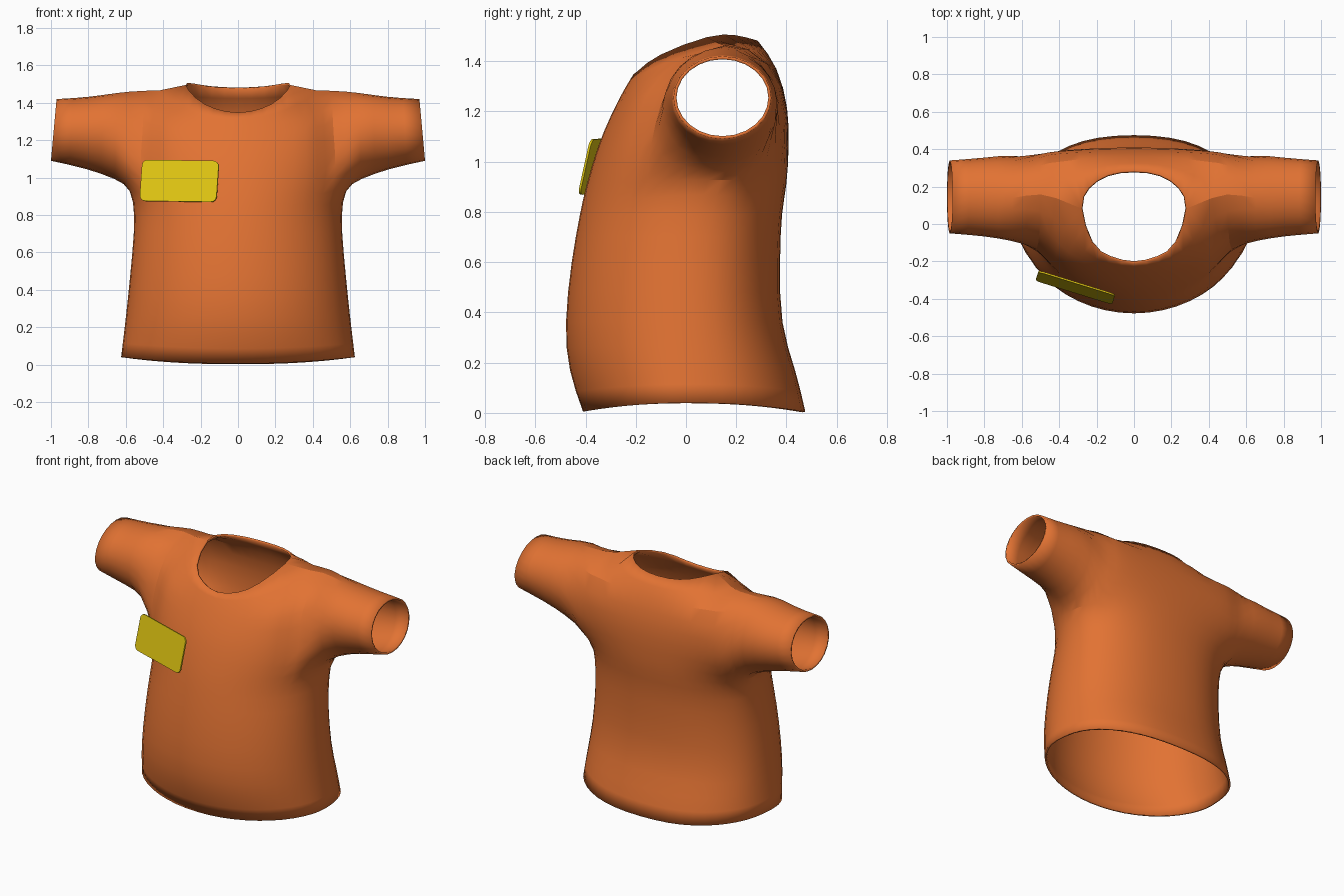
import bpy, bmesh, math
from mathutils import Vector

if "Cube" in bpy.data.objects:
    bpy.data.objects.remove(bpy.data.objects["Cube"])


def material(name, rgb):
    m = bpy.data.materials.new(name)
    m.diffuse_color = (*rgb, 1)
    m.use_nodes = True
    m.node_tree.nodes["Principled BSDF"].inputs["Base Color"].default_value = m.diffuse_color
    return m


orange = material("orange cloth", (0.76, 0.17, 0.033))
yellow = material("yellow badge", (0.74, 0.56, 0.006))


def add_object(name, bm, mat):
    me = bpy.data.meshes.new(name)
    bm.to_mesh(me)
    bm.free()
    me.materials.append(mat)
    ob = bpy.data.objects.new(name, me)
    bpy.context.collection.objects.link(ob)
    return ob


def half_ring(z, lift, hw, yf, yb, c):
    """Thirteen points around the right half of the torso, front to back."""
    pts = []
    for j in range(13):
        a = math.radians(15 * j)
        s, k = math.sin(a), math.cos(a)
        if k >= 0:
            pts.append((hw * s, c + (yf - c) * k, z + lift * s * s))
        else:
            e = 2 / 2.3
            pts.append((hw * s ** e if j < 12 else 0, c + (yb - c) * (-k) ** e, z + lift * s * s))
    return pts


def panel_row(centre, edge):
    """Five points bowing from the centre line to the armhole edge."""
    row = []
    for j in range(5):
        a = math.radians(15 * j)
        s, k = math.sin(a) / math.sin(math.pi / 3), (1 - math.cos(a)) * 2
        row.append((edge[0] * s, centre[0] + (edge[1] - centre[0]) * k,
                    centre[1] + (edge[2] - centre[1]) * k))
    return row


bm = bmesh.new()


def verts(points):
    return [bm.verts.new(p) for p in points]


def bridge(a, b, closed=False):
    n = len(a)
    for i in range(n if closed else n - 1):
        k = (i + 1) % n
        bm.faces.new((a[i], a[k], b[k], b[i]))


# Torso from hem to armpit
rings = [verts(half_ring(*r)) for r in (
    (0.005, 0.035, 0.625, -0.41, 0.475, 0.00),
    (0.17, 0.02, 0.607, -0.462, 0.435, 0.00),
    (0.36, 0.00, 0.588, -0.478, 0.383, 0.00),
    (0.60, 0.00, 0.565, -0.455, 0.375, 0.01),
    (0.79, 0.00, 0.555, -0.422, 0.382, 0.05),
    (0.91, 0.02, 0.580, -0.395, 0.400, 0.09))]
for a, b in zip(rings, rings[1:]):
    bridge(a, b)
armpit = rings[-1]

# Chest and back panels, each row running from the centre to the armhole
chest = [armpit[:5]] + [verts(panel_row(c, e)) for c, e in (
    ((-0.350, 1.06), (0.52, -0.135, 1.06)),
    ((-0.300, 1.18), (0.51, -0.100, 1.22)),
    ((-0.250, 1.28), (0.50, -0.010, 1.375)))]
back = [armpit[:7:-1]] + [verts(panel_row(c, e)) for c, e in (
    ((0.408, 1.06), (0.52, 0.355, 1.06)),
    ((0.403, 1.21), (0.51, 0.372, 1.22)),
    ((0.360, 1.37), (0.50, 0.315, 1.395)))]
for rows in (chest, back):
    for a, b in zip(rows, rows[1:]):
        bridge(a, b)

# Neckline and shoulder
shoulder = bm.verts.new((0.50, 0.16, 1.468))
neck_side = bm.verts.new((0.28, 0.085, 1.497))
neck_front = verts([(0, -0.21, 1.348), (0.125, -0.18, 1.37), (0.225, -0.105, 1.425)])
neck_back = verts([(0, 0.285, 1.482), (0.14, 0.265, 1.488), (0.24, 0.195, 1.503)])
bridge(chest[3], neck_front + [neck_side, shoulder])
bridge(back[3], neck_back + [neck_side, shoulder])

# Sleeve from armhole to cuff
loop = ([shoulder] + [chest[i][4] for i in (3, 2, 1)] + armpit[4:9]
        + [back[i][4] for i in (1, 2, 3)])
for x_top, x_low, top, low, front, rear in (
        (0.65, 0.66, 1.450, 0.990, -0.092, 0.366),
        (0.80, 0.81, 1.432, 1.046, -0.066, 0.354),
        (0.97, 1.00, 1.420, 1.090, -0.050, 0.340)):
    ring = []
    for i in range(12):
        a = math.radians(30 * i)
        k = (1 + math.cos(a)) / 2
        ring.append((x_low + (x_top - x_low) * k,
                     (front + rear) / 2 - (rear - front) / 2 * math.sin(a),
                     low + (top - low) * k))
    ring = verts(ring)
    bridge(loop, ring, closed=True)
    loop = ring

# Mirror to the other side and make the faces point outward
bmesh.ops.mirror(bm, geom=bm.verts[:] + bm.edges[:] + bm.faces[:],
                 axis='X', merge_dist=0.0005)
bmesh.ops.remove_doubles(bm, verts=bm.verts[:], dist=0.0005)
bmesh.ops.recalc_face_normals(bm, faces=bm.faces[:])
bm.normal_update()
if min(bm.faces, key=lambda f: f.calc_center_median().y).normal.y > 0:
    bmesh.ops.reverse_faces(bm, faces=bm.faces[:])

shirt = add_object("shirt", bm, orange)
sub = shirt.modifiers.new("smooth", 'SUBSURF')
sub.levels = sub.render_levels = 1

# Adjust the cage so the smoothed cloth passes through the measured points
target = [v.co.copy() for v in shirt.data.vertices]
for _ in range(3):
    deps = bpy.context.evaluated_depsgraph_get()
    deps.update()
    smooth = [v.co.copy() for v in shirt.evaluated_get(deps).data.vertices[:len(target)]]
    for v, goal, now in zip(shirt.data.vertices, target, smooth):
        v.co += (goal - now) * 0.8
    shirt.data.update()
    shirt.update_tag()

# Cloth thickness
thick = shirt.modifiers.new("thickness", 'SOLIDIFY')
thick.thickness = 0.012
thick.offset = -1

# Chest badge: a thin rounded plate leaning with the chest
bm = bmesh.new()
outline = []
w, h, r = 0.205, 0.110, 0.03
for q, (sx, sz) in enumerate(((1, 1), (-1, 1), (-1, -1), (1, -1))):
    for i in range(5):
        a = math.radians(90 * q + 22.5 * i)
        u = sx * (w - r) + r * math.cos(a)
        v = sz * (h - r) + r * math.sin(a)
        outline.append(Vector((-0.312 + u + 0.07 * v, -0.335 - 0.31 * u + 0.22 * v,
                               0.981 + v - 0.015 * u)))
out = Vector((-0.29, -0.93, 0.21)).normalized() * 0.009
front = verts([p + out for p in outline])
rear = verts(outline)
bm.faces.new(front)
bm.faces.new(rear[::-1])
bridge(front, rear, closed=True)
bmesh.ops.recalc_face_normals(bm, faces=bm.faces[:])
badge = add_object("chest_badge", bm, yellow)

for ob in (shirt, badge):
    bpy.ops.object.select_all(action='DESELECT')
    ob.select_set(True)
    bpy.context.view_layer.objects.active = ob
    bpy.ops.object.shade_smooth_by_angle(angle=math.radians(50))
